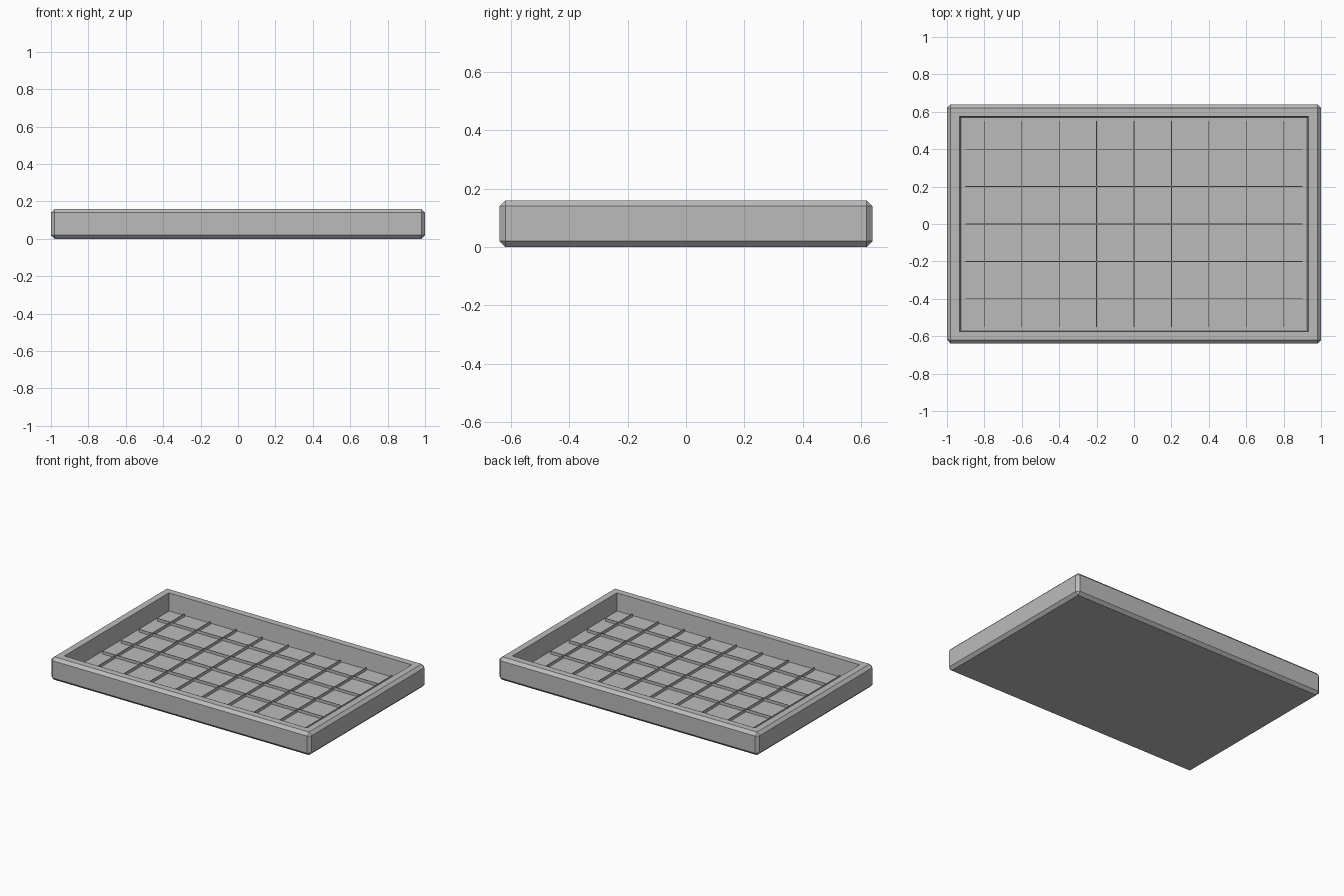
import bpy, bmesh

cube = bpy.data.objects.get("Cube")
if cube:
    bpy.data.objects.remove(cube, do_unlink=True)

W, D, H = 1.0, 0.64, 0.16      # half width, half depth, height
CH = 0.02                      # outer chamfer
FLOOR = 0.04                   # inside floor height
STEP = 0.2                     # rib spacing

grey = bpy.data.materials.new("plain_grey")
grey.use_nodes = True
COLOUR = (0.5, 0.5, 0.5, 1)
grey.diffuse_color = COLOUR
grey.node_tree.nodes["Principled BSDF"].inputs["Base Color"].default_value = COLOUR


def finish(name, bm):
    mesh = bpy.data.meshes.new(name)
    bm.to_mesh(mesh)
    bm.free()
    mesh.materials.append(grey)
    obj = bpy.data.objects.new(name, mesh)
    bpy.context.collection.objects.link(obj)


def add_box(bm, x, y, z, sx, sy, sz):
    verts = bmesh.ops.create_cube(bm, size=1)["verts"]
    bmesh.ops.scale(bm, vec=(sx, sy, sz), verts=verts)
    bmesh.ops.translate(bm, vec=(x, y, z), verts=verts)


# Tray: chamfered block with a tapered recess in the top
bm = bmesh.new()
add_box(bm, 0, 0, H / 2, 2 * W, 2 * D, H)
bmesh.ops.bevel(bm, geom=bm.edges[:], offset=CH, segments=1, affect='EDGES')
top = max(bm.faces, key=lambda f: f.calc_center_median().z)
bmesh.ops.inset_region(bm, faces=[top], thickness=0.065)
wall = bmesh.ops.inset_region(bm, faces=[top], thickness=0.012)
for v in top.verts:
    v.co.z = FLOOR
finish("tray", bm)

# Thin ribs crossing on the floor
bm = bmesh.new()
RIB, RISE = 0.004, 0.02
for i in range(-4, 5):
    add_box(bm, i * STEP, 0, FLOOR + RISE / 2, RIB, 1.1, RISE)
for j in range(-2, 3):
    add_box(bm, 0, j * STEP, FLOOR + RISE / 2, 1.8, RIB, RISE)
finish("floor_ribs", bm)
